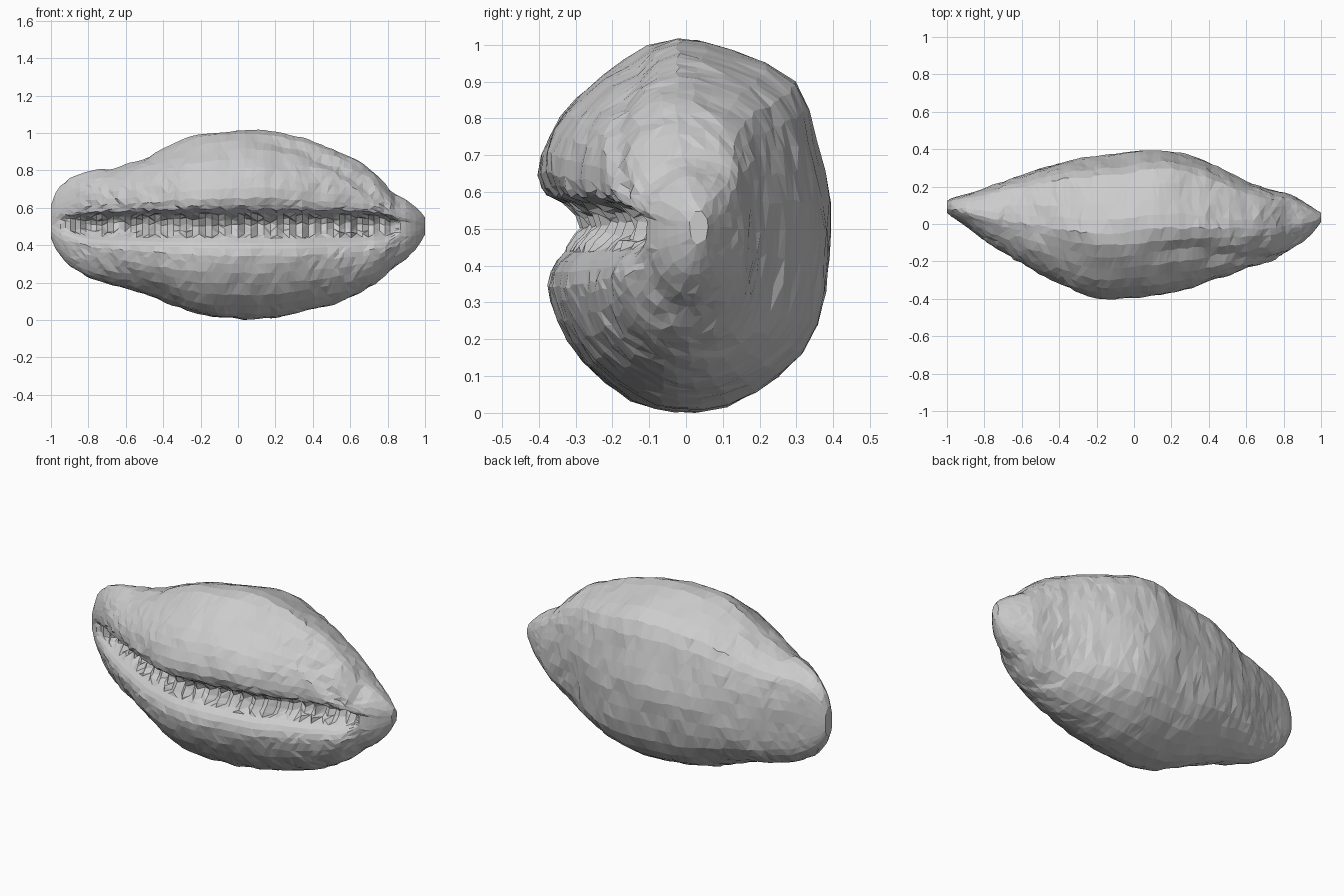
import bpy, bmesh, math, random
from mathutils import Vector, noise

if "Cube" in bpy.data.objects:
    bpy.data.objects.remove(bpy.data.objects["Cube"])

random.seed(4)

# Outline stations along the length: x, top z, bottom z, back y, front y
OUTLINE = [
    (-1.0, 0.62, 0.44, 0.125, 0.06), (-0.97, 0.705, 0.37, 0.14, 0.035), (-0.9, 0.765, 0.29, 0.16, -0.01),
    (-0.8, 0.80, 0.23, 0.19, -0.085), (-0.6, 0.84, 0.175, 0.265, -0.21),
    (-0.4, 0.93, 0.11, 0.325, -0.315), (-0.2, 1.0, 0.025, 0.36, -0.395),
    (0.0, 1.02, 0.006, 0.38, -0.385), (0.12, 1.035, 0.01, 0.405, -0.37),
    (0.3, 0.985, 0.03, 0.375, -0.34), (0.5, 0.92, 0.085, 0.28, -0.275),
    (0.6, 0.89, 0.125, 0.225, -0.235), (0.7, 0.825, 0.175, 0.185, -0.205),
    (0.77, 0.755, 0.22, 0.175, -0.19), (0.83, 0.67, 0.29, 0.165, -0.13),
    (0.9, 0.645, 0.33, 0.125, -0.10), (0.96, 0.60, 0.39, 0.085, -0.045), (1.0, 0.555, 0.46, 0.06, 0.01)]

# Middle cross-section (y, z), from the upper lip over the back to the lower lip
SECTION = [
    (-.375, .595), (-.40, .65), (-.375, .76), (-.30, .86), (-.17, .965), (-.04, 1.02),
    (.12, .98), (.29, .895), (.35, .75), (.39, .58), (.39, .42), (.355, .24),
    (.25, .10), (.10, .02), (-.04, .005), (-.15, .03), (-.28, .13), (-.355, .25), (-.38, .345)]
# Mouth folded inwards, lower lip to upper lip: (z, depth)
MOUTH = [(.385, .01), (.415, .025), (.44, .05), (.46, .075), (.485, .10), (.515, .115),
         (.54, .105), (.558, .08), (.575, .045)]


def spline(p0, p1, p2, p3, t):
    return tuple(0.5 * (2*b + (c-a)*t + (2*a-5*b+4*c-d)*t*t + (3*b-a-3*c+d)*t**3)
                 for a, b, c, d in zip(p0, p1, p2, p3))


def linear(x):
    x = max(-1, min(1, x))
    for a, b in zip(OUTLINE, OUTLINE[1:]):
        if x <= b[0] + 1e-9:
            t = (x - a[0]) / (b[0] - a[0])
            return [p + (q - p) * t for p, q in zip(a[1:], b[1:])]


def outline(x):
    r = min(.07, (1 - abs(x)) * .16)
    return [sum(c) / 3 for c in zip(linear(x - r), linear(x), linear(x + r))]


# Dense rounded section: body points have depth 0, mouth points a depth
pts = []
n = len(SECTION)
for i in range(n - 1):
    for k in range(2):
        y, z = spline(SECTION[max(i-1, 0)], SECTION[i], SECTION[i+1], SECTION[min(i+2, n-1)], k / 2)
        pts.append((y, z, 0.0))
pts.append((*SECTION[-1], 0.0))
pts += [(-.382, z, d) for z, d in MOUTH]

# Shell body: rings lofted along x
bm = bmesh.new()
rings = []
RINGS = 64
for i in range(RINGS + 1):
    s = -1 + 2 * i / RINGS
    x = 0.8 * s + 0.2 * math.sin(s * math.pi / 2)
    top, bot, back, front = outline(x)
    yc, hw = (back + front) / 2, (back - front) / 2
    fade = min(1, max(0, (0.87 - x) / 0.07)) * min(1, max(0, (x + 1.0) / 0.2))
    tooth = random.uniform(0.005, 0.025) * (1 if i % 2 else -1)
    w = min(1, hw / .2) * min(1, (1 - abs(x)) / .12)
    ring = []
    for y, z, d in pts:
        # keep the lips nearly as far apart near the ends as in the middle
        up = z > .51
        h = (top - .51) if up else (.51 - bot)
        t = abs(z - .51) / (.51 if up else .505)
        power = 1 - fade * (.3 - .3 * min(1, max(0, (h - .2) / .3)))
        zz = .51 + h * t ** power * (1 if up else -1)
        depth = min(d, hw * 0.8) * fade
        if d > .07:
            depth += tooth * fade
            zz += random.uniform(-.012, .012) * fade
        p = Vector((x, yc + hw * y / .395 + depth, zz))
        # scanned-surface unevenness, fading at the tips
        out = Vector((0, p.y - yc, zz - .51)).normalized()
        p += out * w * (0.010 * noise.noise(p * 4) + 0.009 * noise.noise(p * 11))
        # crease along the upper front where the lip meets the back
        if z > .62 and y < .1 and -.7 < x < .8:
            line = 1.0 - .48 * x * x - .1 * x if x > 0 else .93 - .2 * x * x
            size = .022 if x > 0 else .012
            p -= out * size * min(1, abs(x) / .2) * math.exp(-((zz - line) / .03) ** 2)
        if d == 0:
            side = Vector((0, -out.z, out.y))
            p += w * (side * random.uniform(-.007, .007) + Vector((random.uniform(-.008, .008), 0, 0)))
        ring.append(bm.verts.new(p))
    rings.append(ring)

m = len(pts)
for a, b in zip(rings, rings[1:]):
    for j in range(m):
        k = (j + 1) % m
        if random.random() < .5:
            bm.faces.new((a[j], b[j], b[k]))
            bm.faces.new((a[j], b[k], a[k]))
        else:
            bm.faces.new((a[j], b[j], a[k]))
            bm.faces.new((b[j], b[k], a[k]))

# Closed tips
for ring in (rings[0], rings[-1]):
    hub = bm.verts.new(sum((v.co for v in ring), Vector()) / m)
    for j in range(m):
        bm.faces.new((ring[j], ring[(j + 1) % m], hub))
# Thin out the crowded slivers at the tips
bmesh.ops.remove_doubles(bm, verts=[v for v in bm.verts if abs(v.co.x) > .9], dist=.018)
bmesh.ops.recalc_face_normals(bm, faces=bm.faces)

# Rest on the ground
low = min(v.co.z for v in bm.verts)
bmesh.ops.translate(bm, verts=bm.verts, vec=(0, 0, -low))
mesh = bpy.data.meshes.new("shell")
bm.to_mesh(mesh)
bm.free()
shell = bpy.data.objects.new("shell", mesh)
bpy.context.collection.objects.link(shell)
